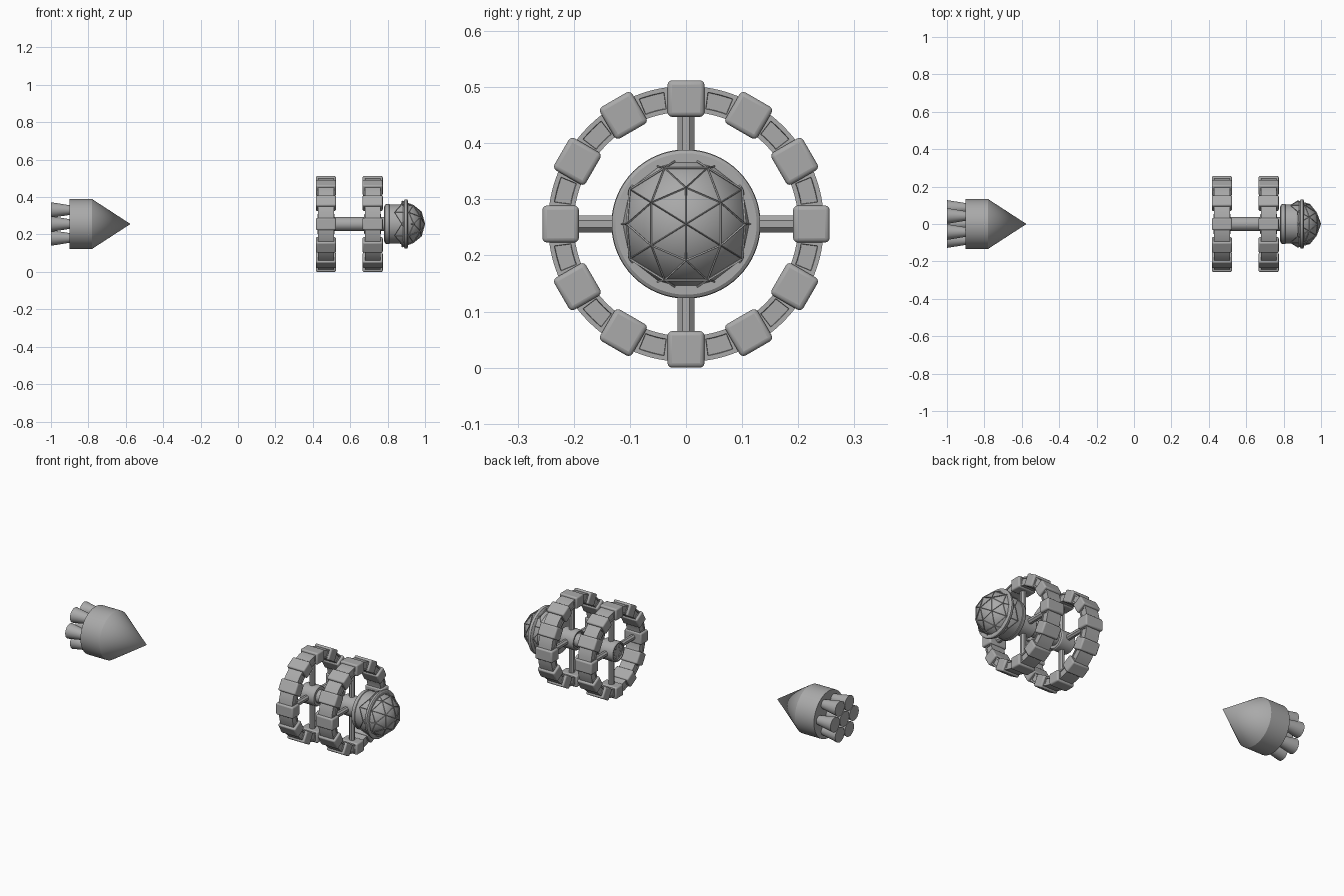
import bpy, bmesh, math
from mathutils import Vector, Matrix

AXIS_Z = 0.256          # height of the long axis
RINGS = (0.47, 0.72)    # x centres of the two wheels

cube = bpy.data.objects.get("Cube")
if cube:
    bpy.data.objects.remove(cube, do_unlink=True)

grey = bpy.data.materials.new("hull grey")
grey.use_nodes = True
grey.diffuse_color = (0.4, 0.4, 0.4, 1)
grey.node_tree.nodes["Principled BSDF"].inputs["Base Color"].default_value = (0.4, 0.4, 0.4, 1)


def finish(name, bm, angle=30):
    """Turn a bmesh built around the x axis into an object."""
    bmesh.ops.recalc_face_normals(bm, faces=bm.faces)
    mesh = bpy.data.meshes.new(name)
    bm.to_mesh(mesh)
    bm.free()
    mesh.materials.append(grey)
    obj = bpy.data.objects.new(name, mesh)
    obj.location.z = AXIS_Z
    bpy.context.collection.objects.link(obj)
    if angle:
        bpy.ops.object.select_all(action="DESELECT")
        obj.select_set(True)
        bpy.context.view_layer.objects.active = obj
        bpy.ops.object.shade_smooth_by_angle(angle=math.radians(angle))
    return obj


def add_lathe(bm, profile, steps=48, y=0, z=0):
    """Spin (x, radius) points about a line parallel to x."""
    verts = [bm.verts.new((x, y, z + r)) for x, r in profile]
    edges = [bm.edges.new(pair) for pair in zip(verts, verts[1:])]
    bmesh.ops.spin(bm, geom=verts + edges, cent=(0, y, z), axis=(1, 0, 0),
                   angle=math.tau, steps=steps, use_duplicate=False)
    bmesh.ops.remove_doubles(bm, verts=bm.verts, dist=1e-5)


def lathe(name, profile, steps=48):
    bm = bmesh.new()
    add_lathe(bm, profile, steps)
    return finish(name, bm)


def turn(degrees):
    return Matrix.Rotation(math.radians(degrees), 4, "X")


# Engine section: body with nose cone, and seven flared nozzles
lathe("engine_body", [(-0.90, 0), (-0.90, 0.133), (-0.78, 0.133), (-0.575, 0)], 64)
bm = bmesh.new()
spots = [(0, 0)] + [(0.086 * math.cos(k * math.pi / 3), 0.086 * math.sin(k * math.pi / 3))
                    for k in range(6)]
for y, z in spots:
    add_lathe(bm, [(-1, 0), (-1, 0.042), (-0.89, 0.024), (-0.89, 0)], 24, y, z)
finish("engine_nozzles", bm)

# Central shaft joining the wheels and the head
lathe("shaft", [(0.45, 0), (0.45, 0.037), (0.79, 0.037), (0.79, 0)], 32)


def make_wheel(label, cx):
    # Twelve rounded pods
    bm = bmesh.new()
    for k in range(12):
        bmesh.ops.create_cube(bm, size=1, matrix=turn(30 * k)
                              @ Matrix.Translation((cx, 0, 0.2235))
                              @ Matrix.Diagonal((0.108, 0.066, 0.065, 1)))
    pods = finish(label + "_pods", bm)
    bevel = pods.modifiers.new("rounding", "BEVEL")
    bevel.width = 0.008
    bevel.segments = 3

    # Curved corridors between pods with recessed side panels
    bm = bmesh.new()
    steps, half = 4, 0.042
    for k in range(12):
        sections = []
        for s in range(steps + 1):
            a = 30 * k + 7.5 + 15 * s / steps
            sections.append([bm.verts.new(turn(a) @ Vector((cx + x, 0, r)))
                             for x, r in ((-half, 0.2), (half, 0.2), (half, 0.246), (-half, 0.246))])
        for a, b in zip(sections, sections[1:]):
            for i in range(4):
                j = (i + 1) % 4
                bm.faces.new((a[i], a[j], b[j], b[i]))
        bm.faces.new(sections[0])
        bm.faces.new(sections[-1])
    bmesh.ops.recalc_face_normals(bm, faces=bm.faces)
    for side in (-1, 1):
        sides = [f for f in bm.faces if f.normal.x * side > 0.9]
        bmesh.ops.inset_region(bm, faces=sides, thickness=0.008, use_even_offset=True)
        bmesh.ops.inset_region(bm, faces=sides, thickness=0.001, depth=-0.004)
    finish(label + "_corridors", bm)

    # Four octagonal spokes
    bm = bmesh.new()
    for k in range(4):
        bmesh.ops.create_cone(bm, cap_ends=True, segments=8, radius1=0.016, radius2=0.016,
                              depth=0.17, matrix=turn(90 * k)
                              @ Matrix.Translation((cx, 0, 0.12)) @ Matrix.Rotation(math.pi / 8, 4, "Z"))
    finish(label + "_spokes", bm, 0)

    # Hub with a stepped rim and round end fittings
    w = 0.045
    lathe(label + "_hub", [(cx - w + 0.006, 0), (cx - w + 0.006, 0.044), (cx - w, 0.046),
                           (cx - w, 0.052), (cx - w + 0.006, 0.056), (cx + w - 0.006, 0.056),
                           (cx + w, 0.052), (cx + w, 0)], 32)
    bm = bmesh.new()
    for k in range(6):
        y, z = 0.03 * math.cos(k * math.pi / 3), 0.03 * math.sin(k * math.pi / 3)
        add_lathe(bm, [(cx - w + 0.002, 0), (cx - w + 0.002, 0.008), (cx - w + 0.01, 0.008)], 12, y, z)
    finish(label + "_hub_fittings", bm)


for label, cx in zip(("rear_wheel", "front_wheel"), RINGS):
    make_wheel(label, cx)

# Neck drum under the dome, with bands and a flared rim
lathe("head_drum", [(0.78, 0), (0.78, 0.09), (0.787, 0.103), (0.795, 0.107), (0.808, 0.107),
                    (0.81, 0.104), (0.865, 0.104), (0.87, 0.108), (0.88, 0.111),
                    (0.89, 0.129), (0.896, 0.132), (0.904, 0.132), (0.908, 0.126), (0.908, 0)], 64)


def geodesic(radius):
    """Icosahedron with an edge facing +x, split once and rounded to a sphere."""
    phi = (1 + math.sqrt(5)) / 2
    bm = bmesh.new()
    for a in (-1, 1):
        for b in (-phi, phi):
            for co in ((b, 0, a), (0, a, b), (a, b, 0)):
                bm.verts.new(co)
    bmesh.ops.convex_hull(bm, input=bm.verts)
    bmesh.ops.subdivide_edges(bm, edges=bm.edges[:], cuts=1, use_grid_fill=True)
    for v in bm.verts:
        v.co = v.co.normalized() * radius
    bmesh.ops.delete(bm, geom=[f for f in bm.faces if f.calc_center_median().x < -0.01],
                     context="FACES")
    bmesh.ops.translate(bm, verts=bm.verts, vec=(0.875, 0, 0))
    return bm


# Geodesic dome panels and the struts along their edges
finish("dome_panels", geodesic(0.122), 40)
struts = finish("dome_struts", geodesic(0.1235), 0)
wire = struts.modifiers.new("struts", "WIREFRAME")
wire.thickness = 0.005
wire.use_even_offset = False
